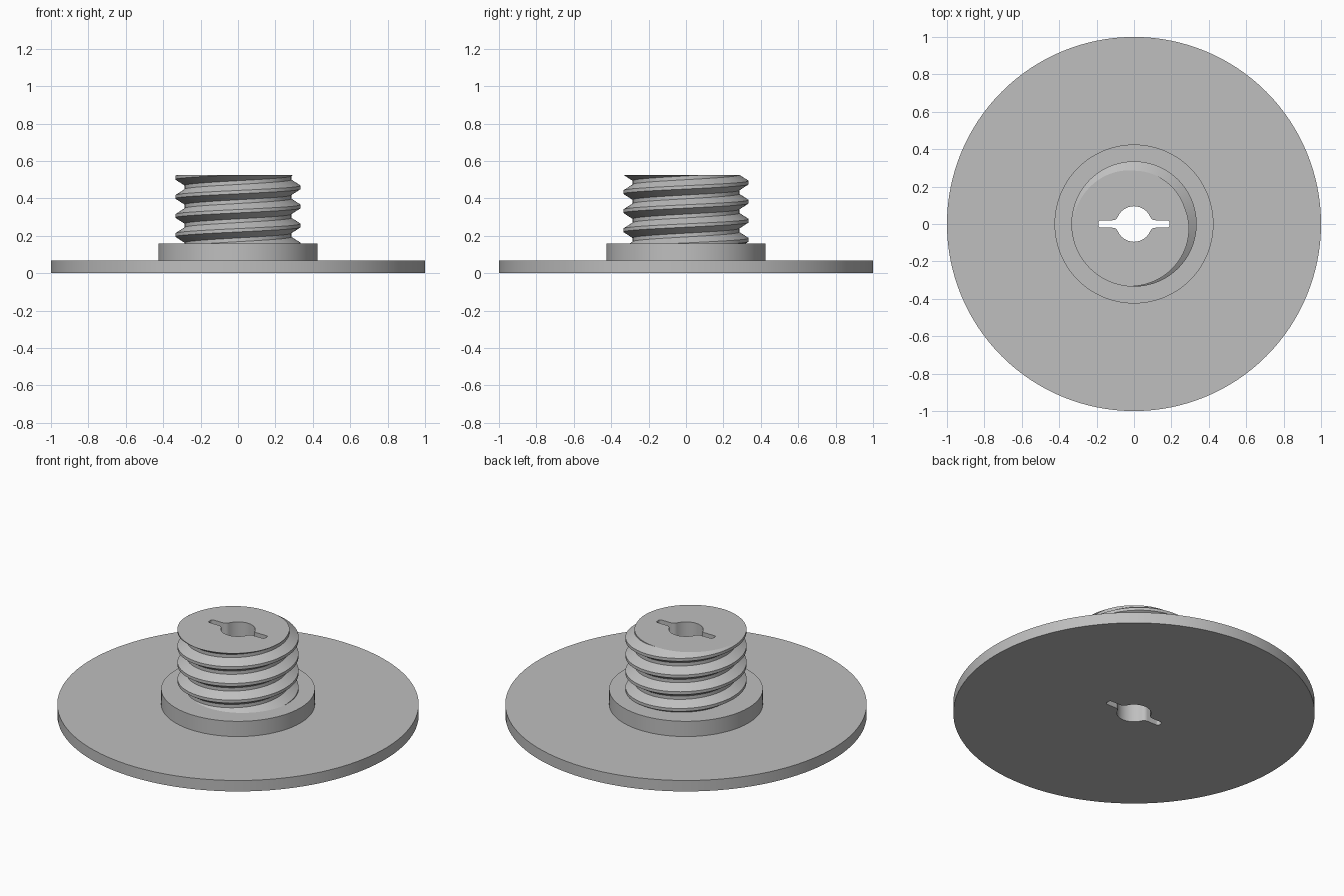
import bpy, bmesh, math
from math import cos, sin, pi, tau

if "Cube" in bpy.data.objects:
    bpy.data.objects.remove(bpy.data.objects["Cube"])

grey = bpy.data.materials.new("plain grey")
grey.diffuse_color = (0.52, 0.52, 0.52, 1)
grey.use_nodes = True
grey.node_tree.nodes["Principled BSDF"].inputs["Base Color"].default_value = grey.diffuse_color


def make_object(name, bm):
    bmesh.ops.recalc_face_normals(bm, faces=bm.faces)
    mesh = bpy.data.meshes.new(name)
    bm.to_mesh(mesh)
    bm.free()
    mesh.materials.append(grey)
    obj = bpy.data.objects.new(name, mesh)
    bpy.context.collection.objects.link(obj)
    return obj


def combine(target, tool, operation):
    bpy.context.view_layer.objects.active = target
    mod = target.modifiers.new(operation, 'BOOLEAN')
    mod.object, mod.operation, mod.solver = tool, operation, 'EXACT'
    bpy.ops.object.modifier_apply(modifier=mod.name)
    bpy.data.objects.remove(tool)


# Flange disc with raised collar, turned from one stepped profile
def flange(steps, n=128):
    bm = bmesh.new()
    rings = [[bm.verts.new((r * cos(tau * i / n), r * sin(tau * i / n), z))
              for i in range(n)] for r, z in steps]
    for a, b in zip(rings, rings[1:]):
        for i in range(n):
            k = (i + 1) % n
            bm.faces.new((a[i], a[k], b[k], b[i]))
    bm.faces.new(rings[0])
    bm.faces.new(rings[-1])
    return make_object("threaded_flange", bm)


# Right-handed thread: the profile climbs one pitch per turn and joins itself
def threaded_stud(bottom, top, pitch=0.102, crest_z=0.255, n=96):
    tooth = [(0.285, -0.041), (0.335, -0.009), (0.335, 0.009), (0.285, 0.041)]
    profile = [(r, crest_z + dz + pitch * k)
               for k in range(-4, 6) for r, dz in tooth]
    bm = bmesh.new()
    cols = []
    for i in range(n):
        a = tau * i / n
        cols.append([bm.verts.new((r * cos(a), r * sin(a), z + pitch * i / n))
                     for r, z in profile])
    for i in range(n):
        last = i == n - 1
        left = cols[i]
        right = cols[0][4:] if last else cols[i + 1]
        for j in range(len(right) - 1):
            bm.faces.new((left[j], right[j], right[j + 1], left[j + 1]))
    # Trim both ends flat and cap them
    for z, side in ((top, 1), (bottom, -1)):
        geom = bm.verts[:] + bm.edges[:] + bm.faces[:]
        cut = bmesh.ops.bisect_plane(bm, geom=geom, dist=1e-6,
                                     plane_co=(0, 0, z), plane_no=(0, 0, side),
                                     clear_outer=True)
        rim = [e for e in cut["geom_cut"] if isinstance(e, bmesh.types.BMEdge)]
        bmesh.ops.contextual_create(bm, geom=rim)
    return make_object("stud", bm)


# Keyhole: round bore with two filleted, round-cornered slots
def keyhole(bore=0.095, half=0.02, reach=0.19, fillet=0.03, corner=0.012):
    fy = half + fillet
    fx = math.sqrt((bore + fillet) ** 2 - fy ** 2)
    join = math.atan2(fy, fx)
    quarter = []
    for i in range(7):        # slot corner
        a = pi / 2 * i / 6
        quarter.append((reach - corner + corner * cos(a),
                        half - corner + corner * sin(a)))
    for i in range(9):        # fillet
        a = -pi / 2 + (join - pi / 2) * i / 8
        quarter.append((fx + fillet * cos(a), fy + fillet * sin(a)))
    for i in range(1, 13):    # bore arc
        a = join + (pi / 2 - join) * i / 12
        quarter.append((bore * cos(a), bore * sin(a)))
    upper = quarter + [(-x, y) for x, y in quarter[-2::-1]]
    outline = upper + [(x, -y) for x, y in reversed(upper)]
    bm = bmesh.new()
    face = bm.faces.new([bm.verts.new((x, y, -0.2)) for x, y in outline])
    ext = bmesh.ops.extrude_face_region(bm, geom=[face])
    moved = [v for v in ext["geom"] if isinstance(v, bmesh.types.BMVert)]
    bmesh.ops.translate(bm, verts=moved, vec=(0, 0, 1.0))
    # Keep the prism closed at its lower end
    if not face.is_valid or not any(
            all(v.co.z < -0.1 for v in f.verts) for f in bm.faces):
        bm.faces.new([v for v in bm.verts if v.co.z < -0.1])
    cutter = make_object("keyhole_cutter", bm)
    cutter.hide_render = True
    return cutter


body = flange([(1, 0), (1, 0.067), (0.425, 0.067), (0.425, 0.16)])
combine(body, threaded_stud(0.11, 0.525), 'UNION')
combine(body, keyhole(), 'DIFFERENCE')

# Smooth round walls, crisp edges
bpy.ops.object.select_all(action='DESELECT')
body.select_set(True)
bpy.context.view_layer.objects.active = body
bpy.ops.object.shade_smooth_by_angle(angle=math.radians(25))
